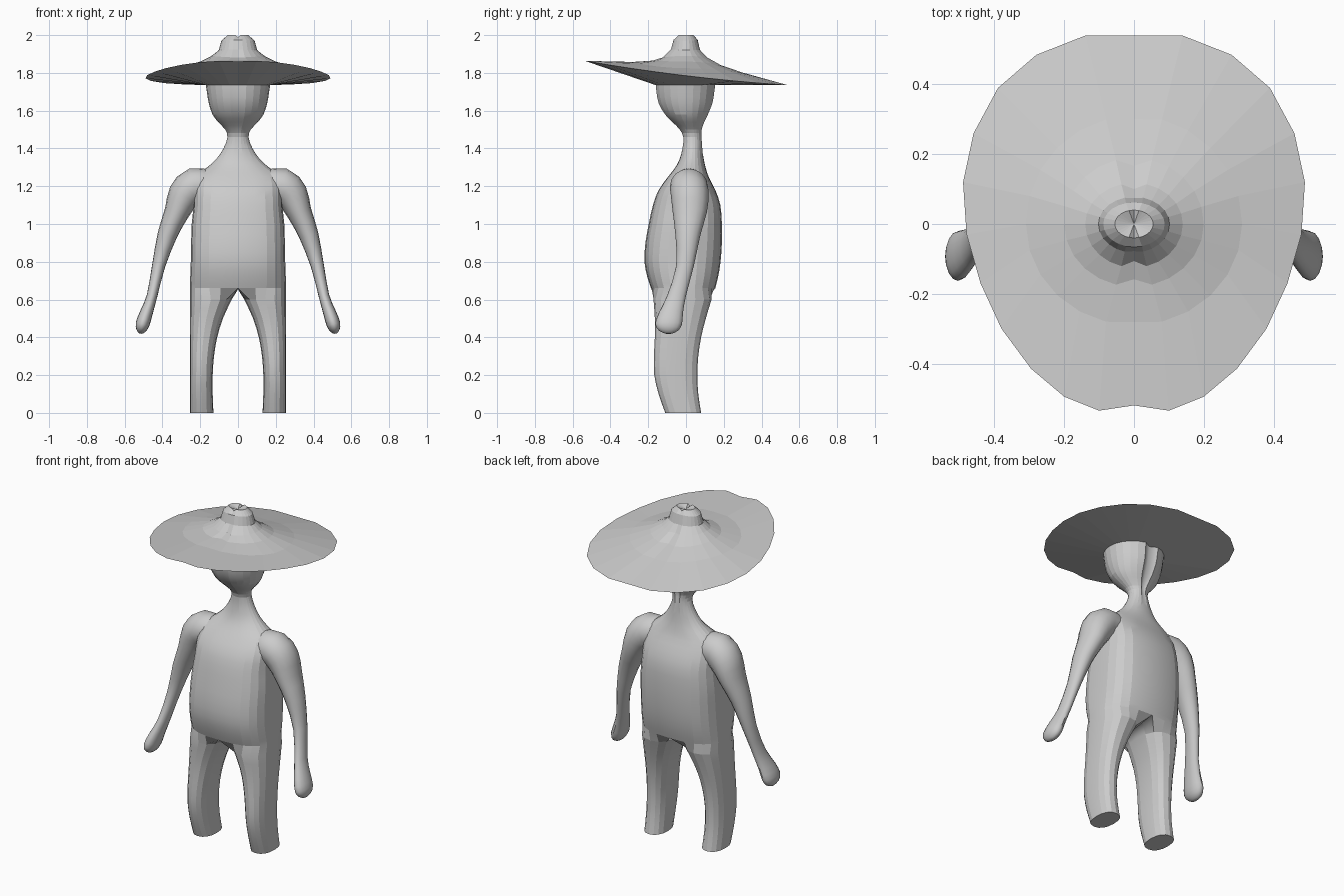
import bpy, bmesh, math

if "Cube" in bpy.data.objects:
    bpy.data.objects.remove(bpy.data.objects["Cube"])


def smooth_rows(rows, steps):
    """Catmull-Rom interpolation between rows of section sizes."""
    out = []
    for i in range(len(rows) - 1):
        a, b, c, d = (rows[max(i - 1, 0)], rows[i], rows[i + 1],
                      rows[min(i + 2, len(rows) - 1)])
        for s in range(steps):
            t = s / steps
            out.append(tuple(
                0.5 * (2 * q + (r - p) * t + (2 * p - 5 * q + 4 * r - u) * t * t
                       + (3 * q - p - 3 * r + u) * t ** 3)
                for p, q, r, u in zip(a, b, c, d)))
    out.append(rows[-1])
    return out


def add_ring(bm, pts):
    return [bm.verts.new(p) for p in pts]


def loft(bm, rings, closed):
    for a, b in zip(rings, rings[1:]):
        n = len(a)
        for i in range(n if closed else n - 1):
            j = (i + 1) % n
            bm.faces.new((a[i], a[j], b[j], b[i]))


def finish(bm, name, smooth=None):
    bmesh.ops.recalc_face_normals(bm, faces=bm.faces)
    me = bpy.data.meshes.new(name)
    bm.to_mesh(me)
    bm.free()
    ob = bpy.data.objects.new(name, me)
    bpy.context.collection.objects.link(ob)
    m = ob.modifiers.new("mirror", 'MIRROR')
    m.merge_threshold = 0.0005
    if smooth:
        bpy.ops.object.select_all(action='DESELECT')
        ob.select_set(True)
        bpy.context.view_layer.objects.active = ob
        bpy.ops.object.shade_smooth_by_angle(angle=math.radians(smooth))
    return ob


HALF = [math.radians(-90 + 15 * k) for k in range(13)]  # front to back


def half_section(z, rx, yf, yb, e, groove):
    pts = []
    for k, t in enumerate(HALF):
        c, s = max(0.0, math.cos(t)), math.sin(t)
        x = 0.0 if k in (0, 12) else rx * c ** e
        y = (yf + yb) / 2 + (yb - yf) / 2 * math.copysign(abs(s) ** e, s)
        y += {0: 0.3 * groove, 12: -groove}.get(k, 0)
        pts.append((x, y, z))
    return pts


# Torso, neck and head: z, half width, front y, back y, roundness, centre groove
trunk = [
    (0.66, .255, -.185, .155, .75, 0), (0.72, .253, -.205, .170, .72, 0),
    (0.80, .250, -.220, .183, .70, 0), (0.90, .248, -.215, .190, .70, 0),
    (1.00, .245, -.197, .190, .70, 0), (1.10, .235, -.175, .182, .70, 0),
    (1.18, .235, -.145, .155, .72, 0), (1.25, .225, -.095, .120, .80, 0),
    (1.295, .17, -.060, .105, .90, 0), (1.34, .118, -.035, .095, 1, 0),
    (1.40, .077, -.020, .088, 1, .004), (1.46, .056, -.016, .084, 1, .008),
    (1.50, .068, -.035, .085, 1, .015), (1.54, .105, -.075, .100, 1, .02),
    (1.58, .135, -.115, .120, 1, .025), (1.64, .155, -.150, .145, 1, .03),
    (1.70, .165, -.162, .155, 1, .03), (1.735, .17, -.165, .160, 1, .03)]
# Leg: z, inner x, outer x, front y, back y
leg = [
    (0.60, .033, .255, -.172, .135), (0.50, .080, .255, -.165, .105),
    (0.40, .110, .255, -.165, .080), (0.30, .127, .255, -.170, .065),
    (0.20, .134, .255, -.168, .060), (0.10, .134, .255, -.145, .065),
    (0.00, .130, .255, -.110, .080)]

bm = bmesh.new()
trunk_rings = [add_ring(bm, half_section(*r)) for r in smooth_rows(trunk, 2)]
loft(bm, trunk_rings, False)
# The hip ring is closed by a crotch line, then runs down as the leg
hip = trunk_rings[0]
crotch = [bm.verts.new((0, .155 - .34 * f, 0.655)) for f in (.25, .5, .75)]
leg_rings = [hip + crotch]
for z, xi, xo, yf, yb in smooth_rows(leg, 2):
    pts = []
    for k in range(16):
        t = math.radians(-135 + 22.5 * k)
        c, s = math.cos(t), math.sin(t)
        pts.append(((xi + xo) / 2 + (xo - xi) / 2 * math.copysign(abs(c) ** .85, c),
                    (yf + yb) / 2 + (yb - yf) / 2 * math.copysign(abs(s) ** .85, s), z))
    leg_rings.append(add_ring(bm, pts))
loft(bm, leg_rings, True)
bm.faces.new(leg_rings[-1])
finish(bm, "body_and_legs", 12)

# Arms with mitten hands: x, z, y, radius across, radius in y
arm = smooth_rows([
    (.15, 1.20, .015, .085, .085), (.23, 1.20, .015, .097, .100),
    (.285, 1.15, .02, .088, .100), (.325, 1.06, .02, .066, .090),
    (.375, .94, .01, .052, .066), (.42, .78, -.005, .035, .047),
    (.455, .62, -.05, .028, .050), (.485, .53, -.08, .034, .064),
    (.505, .47, -.092, .037, .071), (.513, .435, -.092, .025, .050),
    (.516, .42, -.092, .008, .018)], 2)
bm = bmesh.new()
rings = []
for i, (x, z, y, ra, ry) in enumerate(arm):
    p, q = arm[max(i - 1, 0)], arm[min(i + 1, len(arm) - 1)]
    dx, dz = q[0] - p[0], q[1] - p[1]
    d = math.hypot(dx, dz)
    rings.append(add_ring(bm, [
        (x - dz / d * ra * math.cos(a), y + ry * math.sin(a),
         z + dx / d * ra * math.cos(a))
        for a in (2 * math.pi * k / 16 for k in range(16))]))
loft(bm, rings, True)
bm.faces.new(rings[-1])
finish(bm, "arms", 40)

# Hat: half width, front depth, back depth, z front / side / back, centre notch
crown = [
    (.055, .040, .040, 2.00, 2.00, 2.00, 0), (.088, .066, .062, 1.975, 1.97, 1.975, 0),
    (.102, .082, .078, 1.925, 1.92, 1.92, .05), (.140, .125, .118, 1.882, 1.89, 1.88, .15),
    (.200, .180, .190, 1.866, 1.86, 1.84, .12), (.310, .290, .310, 1.858, 1.825, 1.80, .03)]
rim = [(0, -.52), (.1, -.535), (.2, -.495), (.295, -.415), (.38, -.3), (.44, -.17),
       (.48, -.03), (.49, .12), (.46, .26), (.39, .39), (.28, .485), (.14, .54), (0, .54)]
bm = bmesh.new()
rings = []
for n, (rx, rf, rb, zf, zs, zb, notch) in enumerate(crown):
    pts = []
    for k, t in enumerate(HALF):
        s = math.sin(t)
        end = k in (0, 12)
        y = s * (rf if s < 0 else rb) * (1 - notch * end)
        z = zs + ((zf if s < 0 else zb) - zs) * s * s
        pts.append((0 if end else rx * math.cos(t), y, z - (.012 if end and n == 0 else 0)))
    rings.append(add_ring(bm, pts))
rings.append(add_ring(bm, [(x, y, 1.785 - .12 * y + .05 * y * y) for x, y in rim]))
rings.append(add_ring(bm, half_section(*trunk[-1])))
loft(bm, rings, False)
tip = bm.verts.new((0, 0, 1.985))
for a, b in zip(rings[0], rings[0][1:]):
    bm.faces.new((tip, a, b))
finish(bm, "hat")
